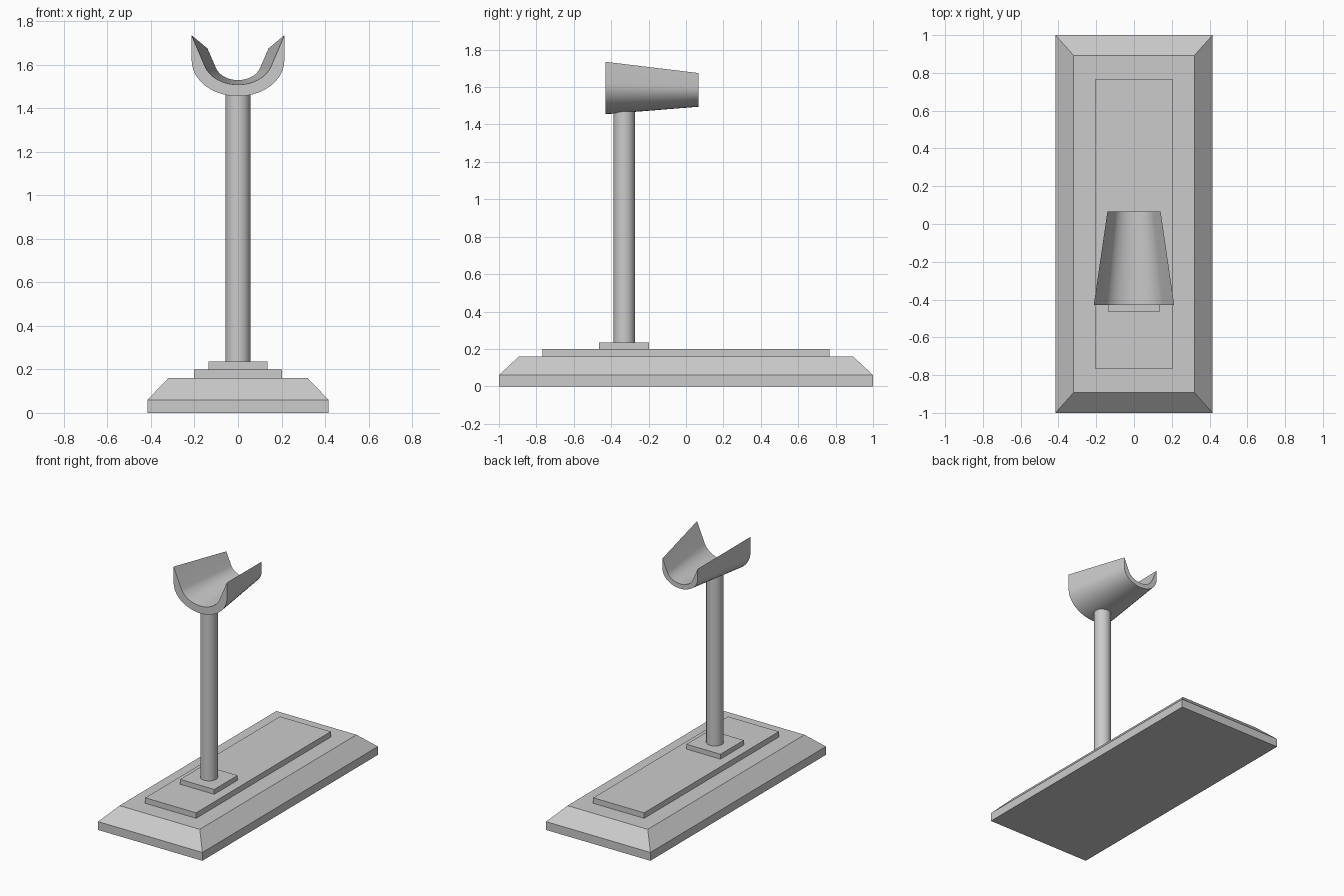
import bpy
import math

if "Cube" in bpy.data.objects:
    bpy.data.objects.remove(bpy.data.objects["Cube"])


def make_object(name, verts, faces, smooth=False):
    mesh = bpy.data.meshes.new(name)
    mesh.from_pydata(verts, [], faces)
    mesh.update()
    obj = bpy.data.objects.new(name, mesh)
    bpy.context.collection.objects.link(obj)
    if smooth:
        shade(obj)
    return obj


def shade(obj):
    bpy.ops.object.select_all(action='DESELECT')
    obj.select_set(True)
    bpy.context.view_layer.objects.active = obj
    bpy.ops.object.shade_smooth_by_angle(angle=math.radians(30))


def loft(name, rings, smooth=False):
    """Join matching closed rings (counter-clockwise about the loft axis) and cap both ends."""
    n = len(rings[0])
    verts = [p for ring in rings for p in ring]
    faces = [tuple(reversed(range(n))), tuple(range(len(verts) - n, len(verts)))]
    for r in range(len(rings) - 1):
        a, b = r * n, (r + 1) * n
        for i in range(n):
            j = (i + 1) % n
            faces.append((a + i, a + j, b + j, b + i))
    return make_object(name, verts, faces, smooth)


def rect(hx, hy, z, cy=0.0):
    return [(-hx, cy - hy, z), (hx, cy - hy, z), (hx, cy + hy, z), (-hx, cy + hy, z)]


# Stepped base: chamfered slab, long plate and small foot block
loft("base_slab", [rect(0.416, 1.0, 0), rect(0.416, 1.0, 0.06), rect(0.32, 0.893, 0.16)])
loft("base_plate", [rect(0.203, 0.767, 0.16), rect(0.203, 0.767, 0.2)])
loft("post_foot", [rect(0.136, 0.133, 0.2, -0.332), rect(0.136, 0.133, 0.235, -0.332)])

# Round post
bpy.ops.mesh.primitive_cylinder_add(vertices=32, radius=0.057, depth=1.245,
                                    location=(0, -0.33, 0.235 + 1.245 / 2))
post = bpy.context.object
post.name = "post"
shade(post)

# Cradle: open trough with pointed lips, tapering towards the back
STEPS = 20
TIP_X, TIP_Z, BOTTOM_Z = 0.213, 1.735, 1.455


def arc(rx, rz, cz, start):
    """Lower elliptical arc from the left side to the right side."""
    pts = []
    for i in range(STEPS + 1):
        a = math.radians(180 + start + (180 - 2 * start) * i / STEPS)
        pts.append((rx * math.cos(a), cz + rz * math.sin(a)))
    return pts


outer = arc(TIP_X, 0.165, 1.62, 0)
inner = arc(0.16, 0.122, 1.63, 18)
n = STEPS + 1
# Profile strips: left lip, arc, right lip, on both skins sharing the tips
outer = [(-TIP_X, TIP_Z)] + outer + [(TIP_X, TIP_Z)]
inner = [(-TIP_X, TIP_Z)] + inner + [(TIP_X, TIP_Z)]
profile = outer + inner[-2:0:-1]
m, k = len(profile), len(outer)

front = [(x, -0.43, z) for x, z in profile]
back = [(x * 0.66, 0.067, 1.495 + (z - BOTTOM_Z) * 0.643) for x, z in profile]
faces = [(i, m + i, m + (i + 1) % m, (i + 1) % m) for i in range(m)]
# End faces as strips between the outer and inner skins
for i in range(k - 1):
    o0, o1 = i, i + 1
    i0, i1 = (m - i) % m, m - i - 1
    quad = [o0, o1, i1, i0]
    if i == 0:
        quad = [o0, o1, i1]
    elif i == k - 2:
        quad = [o0, o1, i0]
    faces.append(tuple(quad))
    faces.append(tuple(v + m for v in reversed(quad)))
make_object("cradle", front + back, faces, smooth=True)
